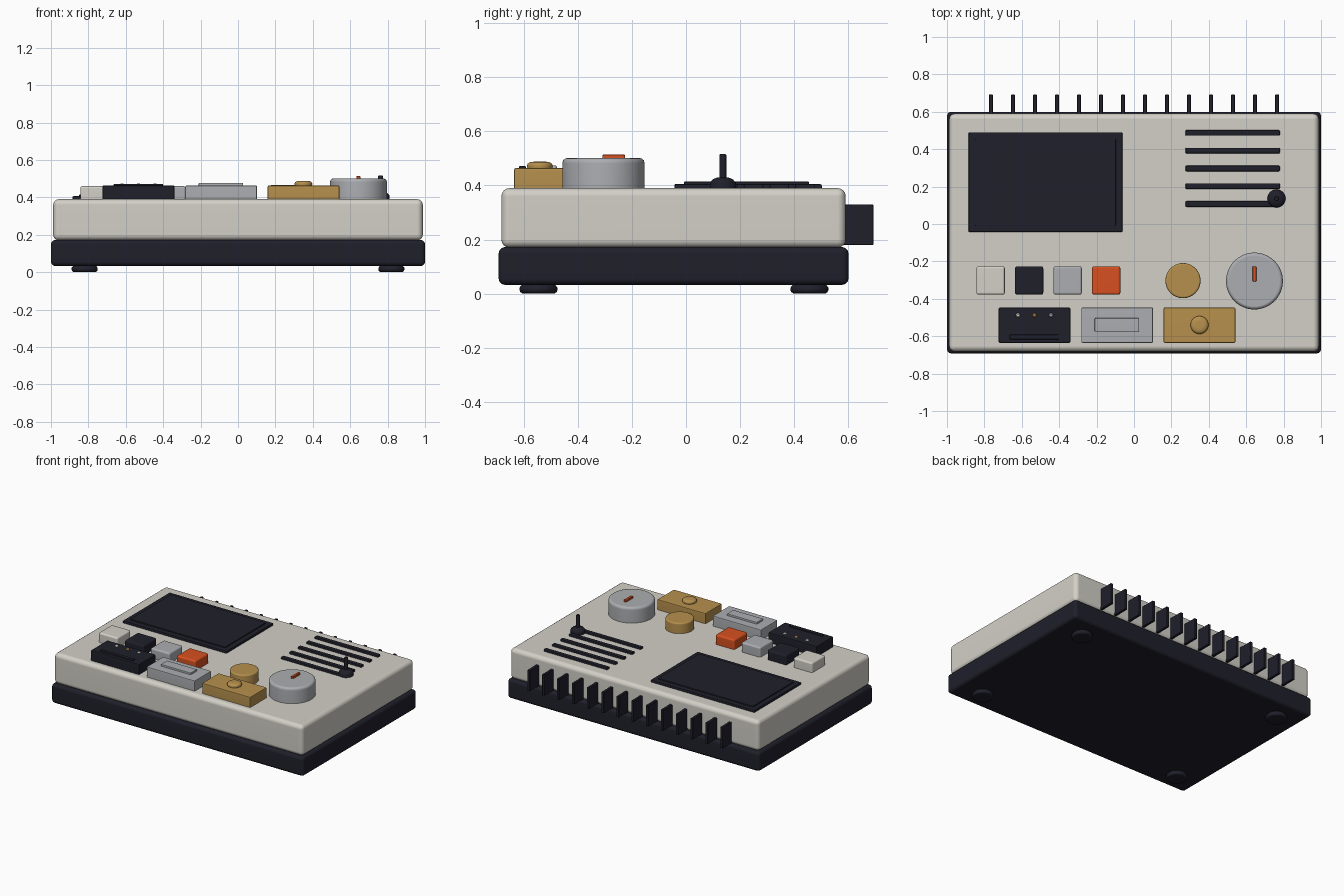
import bpy, bmesh, math

if "Cube" in bpy.data.objects:
    bpy.data.objects.remove(bpy.data.objects["Cube"])


def material(name, rgb):
    m = bpy.data.materials.new(name)
    m.diffuse_color = (*rgb, 1)
    m.use_nodes = True
    m.node_tree.nodes["Principled BSDF"].inputs["Base Color"].default_value = m.diffuse_color
    return m


CREAM = material("warm_cream", (0.65, 0.63, 0.57))
DARK = material("dark_navy", (0.014, 0.014, 0.024))
SILVER = material("silver_grey", (0.41, 0.42, 0.44))
BRASS = material("brass", (0.47, 0.28, 0.075))
ORANGE = material("orange", (0.68, 0.08, 0.015))


def finish(bm, name, mat):
    bmesh.ops.recalc_face_normals(bm, faces=bm.faces[:])
    me = bpy.data.meshes.new(name)
    bm.to_mesh(me)
    bm.free()
    me.materials.append(mat)
    ob = bpy.data.objects.new(name, me)
    bpy.context.collection.objects.link(ob)
    bpy.ops.object.select_all(action='DESELECT')
    ob.select_set(True)
    bpy.context.view_layer.objects.active = ob
    bpy.ops.object.shade_smooth_by_angle(angle=math.radians(40))
    w = ob.modifiers.new("weighted", 'WEIGHTED_NORMAL')
    w.keep_sharp = True
    return ob


def box(name, x, y, z, mat, bevel=0.0, seg=3):
    """Rounded box from (min, max) ranges."""
    bm = bmesh.new()
    bmesh.ops.create_cube(bm, size=1)
    for v in bm.verts:
        for i, (a, b) in enumerate((x, y, z)):
            v.co[i] = (a + b) / 2 + v.co[i] * (b - a)
    if bevel:
        bmesh.ops.bevel(bm, geom=bm.edges[:], offset=bevel, segments=seg,
                        profile=0.5, affect='EDGES')
    return finish(bm, name, mat)


def lathe(name, x, y, profile, mat, sides=48):
    """Closed turned part from (radius, z) points, bottom to top."""
    bm = bmesh.new()
    rings = [[bm.verts.new((x + r * math.cos(2 * math.pi * i / sides),
                            y + r * math.sin(2 * math.pi * i / sides), z))
              for i in range(sides)] for r, z in profile]
    for a, b in zip(rings, rings[1:]):
        for i in range(sides):
            j = (i + 1) % sides
            bm.faces.new((a[i], a[j], b[j], b[i]))
    bm.faces.new(rings[0][::-1])
    bm.faces.new(rings[-1])
    return finish(bm, name, mat)


TOP = 0.39

# Case: dark base, cream upper body
box("base_tray", (-1, 1), (-0.692, 0.60), (0.033, 0.172), DARK, 0.022)
box("upper_body", (-0.988, 0.988), (-0.682, 0.59), (0.17, TOP), CREAM, 0.03, 4)

# Feet
for sx in (-1, 1):
    for y in (-0.545, 0.456):
        lathe("foot", sx * 0.82, y,
              [(0.058, 0), (0.067, 0.006), (0.07, 0.013), (0.07, 0.022), (0.06, 0.036)], DARK, 32)

# Cooling fins on the back
for i in range(14):
    x = -0.765 + i * 1.53 / 13
    box("cooling_fin", (x - 0.01, x + 0.01), (0.57, 0.692), (0.18, 0.33), DARK, 0.002, 1)

# Screen with thin raised glass
box("screen_frame", (-0.885, -0.062), (-0.043, 0.49), (0.38, 0.406), DARK, 0.006, 2)
box("screen_glass", (-0.85, -0.097), (-0.008, 0.455), (0.40, 0.414), DARK, 0.004, 2)

# Speaker bars
for i in range(5):
    y = 0.487 - i * 0.095
    box("speaker_bar", (0.275, 0.78), (y - 0.015, y + 0.015), (0.38, 0.405), DARK, 0.006, 2)

# Small aerial
lathe("aerial", 0.762, 0.136,
      [(0.048, 0.38), (0.048, 0.41), (0.038, 0.422), (0.022, 0.429),
       (0.013, 0.43), (0.013, 0.512), (0.01, 0.516)], DARK, 32)

# Row of square keys
for i, (name, mat) in enumerate((("cream_key", CREAM), ("dark_key", DARK),
                                 ("silver_key", SILVER), ("orange_key", ORANGE))):
    x = -0.767 + i * 0.206
    box(name, (x - 0.076, x + 0.076), (-0.378, -0.226), (0.38, 0.46), mat, 0.012)

# Brass knob
lathe("brass_knob", 0.262, -0.303,
      [(0.094, 0.38), (0.094, 0.455), (0.091, 0.462), (0.084, 0.466)], BRASS)

# Large silver dial with orange pointer
lathe("large_dial", 0.644, -0.305,
      [(0.152, 0.38), (0.152, 0.482), (0.149, 0.493), (0.142, 0.499), (0.134, 0.501)], SILVER, 64)
box("dial_pointer", (0.634, 0.654), (-0.308, -0.226), (0.49, 0.515), ORANGE, 0.003, 1)

# Three front modules
for name, x, mat in (("dark_module", -0.532, DARK), ("silver_module", -0.09, SILVER),
                     ("brass_module", 0.35, BRASS)):
    box(name, (x - 0.192, x + 0.192), (-0.636, -0.446), (0.38, 0.464), mat, 0.008, 2)

# Module details: lamps and slot, raised plate, button
for x, name, mat in ((-0.62, "cream_lamp", CREAM), (-0.532, "brass_lamp", BRASS),
                     (-0.444, "silver_lamp", SILVER)):
    lathe(name, x, -0.488, [(0.012, 0.46), (0.012, 0.468), (0.007, 0.474)], mat, 16)
box("slot_bar", (-0.665, -0.40), (-0.617, -0.592), (0.455, 0.472), DARK, 0.004, 2)
box("label_plate", (-0.21, 0.027), (-0.575, -0.503), (0.455, 0.477), SILVER, 0.004, 2)
lathe("brass_button", 0.35, -0.54,
      [(0.044, 0.455), (0.048, 0.472), (0.045, 0.48), (0.036, 0.486), (0.02, 0.488)], BRASS, 32)
